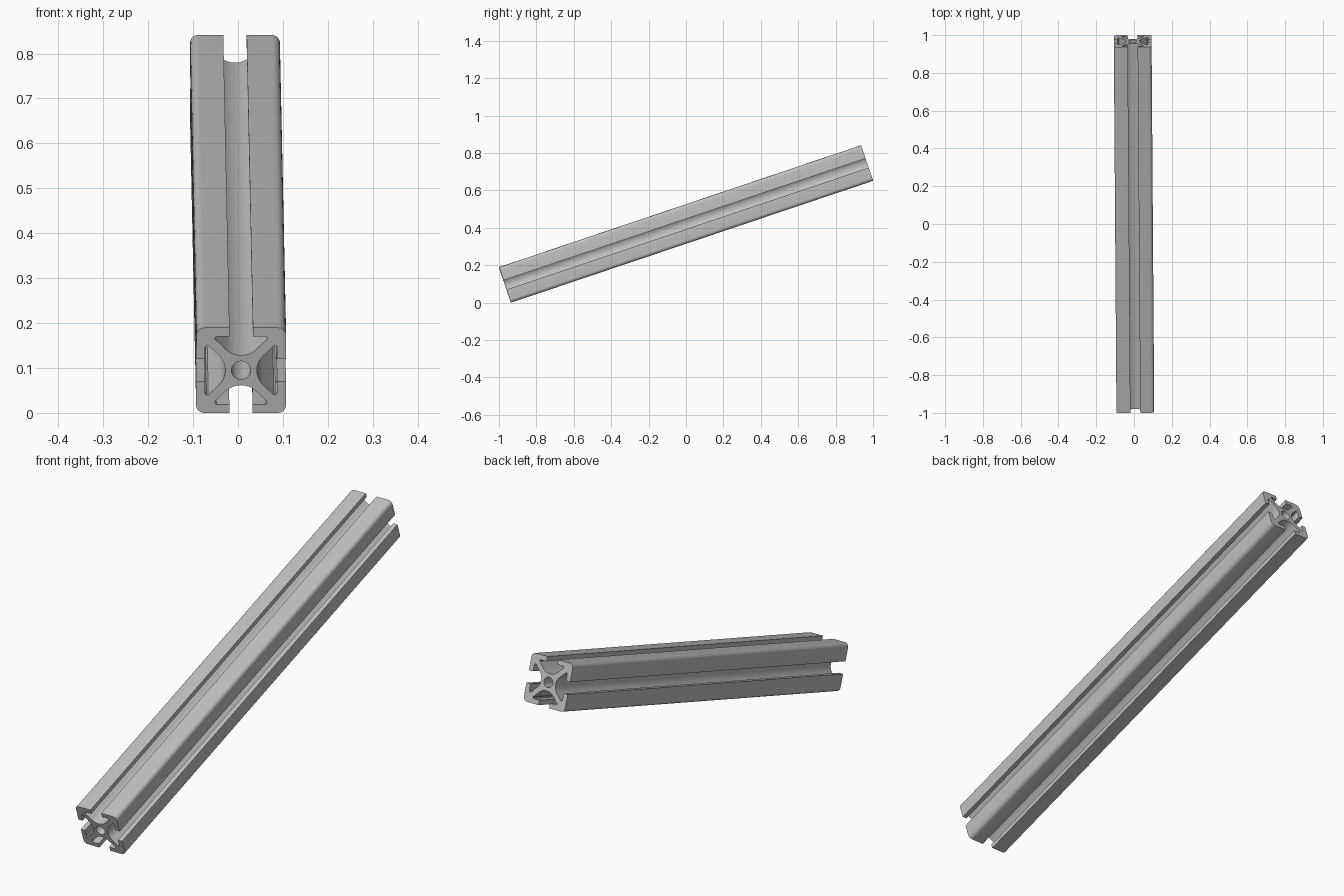
import bpy, bmesh, math
from mathutils import Euler, Vector

if "Cube" in bpy.data.objects:
    bpy.data.objects.remove(bpy.data.objects["Cube"])

HALF = 0.1                      # half width of the square section
TILT = math.radians(18.6)
YAW = math.radians(0.41)
LENGTH = (2 - 2 * HALF * math.sin(TILT)) / math.cos(TILT)


def arc(cx, cy, r, start, end, steps):
    """Points along a circular arc, angles in degrees."""
    angles = [math.radians(start + (end - start) * i / steps) for i in range(steps + 1)]
    return [(cx + r * math.cos(a), cy + r * math.sin(a)) for a in angles]


# One side of the section: rounded corner, lip, undercut, round slot floor
corner = arc(-0.082, 0.082, 0.018, 180, 90, 6)
lip = [(-0.026, 0.1), (-0.026, 0.08), (-0.055, 0.08), (-0.058, 0.077), (-0.058, 0.073)]
floor = arc(0, 0.0833, 0.0483, 225, 315, 12)
side = corner + lip + floor + [(-u, v) for u, v in reversed(lip)]

# Repeat the side four times around the centre
outline = []
for _ in range(4):
    outline += side
    side = [(v, -u) for u, v in side]
bore = arc(0, 0, 0.0215, 0, 360, 32)[:-1]

# Fill the section, leaving the bore open, and extrude it along the bar
bm = bmesh.new()
edges = []
for loop in (outline, bore):
    verts = [bm.verts.new((u, -LENGTH / 2, v)) for u, v in loop]
    edges += [bm.edges.new((a, b)) for a, b in zip(verts, verts[1:] + verts[:1])]
bmesh.ops.triangle_fill(bm, use_beauty=True, edges=edges, normal=(0, -1, 0))
extruded = bmesh.ops.extrude_face_region(bm, geom=bm.faces[:])
new_verts = [g for g in extruded["geom"] if isinstance(g, bmesh.types.BMVert)]
bmesh.ops.translate(bm, verts=new_verts, vec=Vector((0, LENGTH, 0)))
bmesh.ops.recalc_face_normals(bm, faces=bm.faces[:])

mesh = bpy.data.meshes.new("slotted_bar")
bm.to_mesh(mesh)
bm.free()
bar = bpy.data.objects.new("slotted_bar", mesh)
bpy.context.collection.objects.link(bar)

# Brushed metal grey
metal = bpy.data.materials.new("light_grey_metal")
metal.diffuse_color = (0.527, 0.527, 0.527, 1)
metal.use_nodes = True
metal.node_tree.nodes["Principled BSDF"].inputs["Base Color"].default_value = metal.diffuse_color
mesh.materials.append(metal)

# Tilt the bar upward to the back, resting on its lower front edge
bar.rotation_euler = Euler((TILT, 0, YAW))
bar.location.z = LENGTH / 2 * math.sin(TILT) + HALF * math.cos(TILT)

bpy.context.view_layer.objects.active = bar
bar.select_set(True)
bpy.ops.object.shade_smooth_by_angle(angle=math.radians(30))
